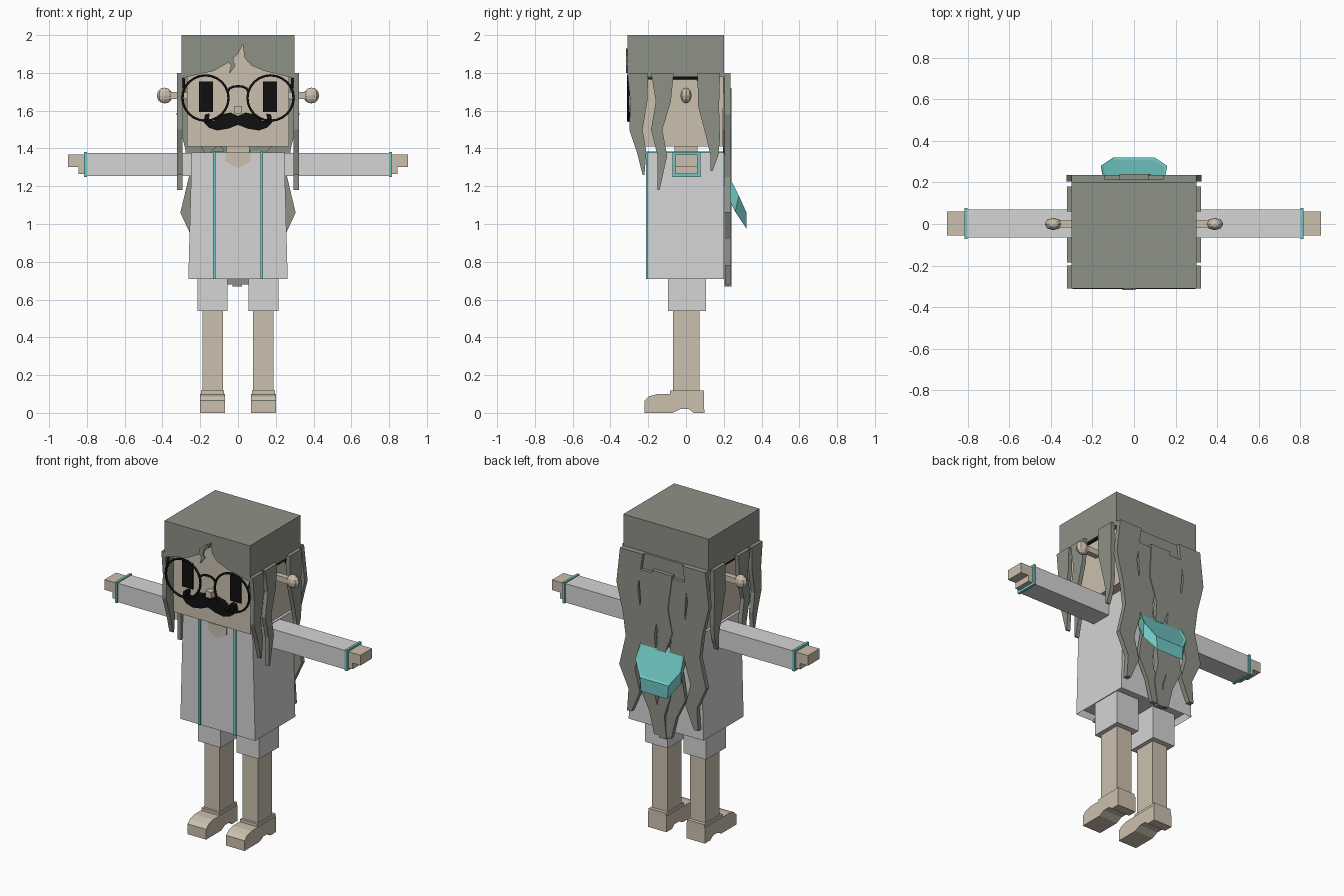
import bpy
import bmesh
import math
from mathutils import Vector

if "Cube" in bpy.data.objects:
    bpy.data.objects.remove(bpy.data.objects["Cube"])


def material(name, rgb):
    m = bpy.data.materials.new(name)
    m.use_nodes = True
    m.diffuse_color = (*rgb, 1)
    m.node_tree.nodes["Principled BSDF"].inputs["Base Color"].default_value = (*rgb, 1)
    return m


HAIR = material("grey_hair", (0.27, 0.285, 0.24))
SKIN = material("beige_skin", (0.60, 0.53, 0.42))
CLOTH = material("white_cloth", (0.66, 0.66, 0.66))
TEAL = material("teal_trim", (0.16, 0.58, 0.55))
BLACK = material("black", (0.005, 0.005, 0.005))


def finish(name, bm, mat):
    bmesh.ops.recalc_face_normals(bm, faces=bm.faces[:])
    me = bpy.data.meshes.new(name)
    bm.to_mesh(me)
    bm.free()
    me.materials.append(mat)
    ob = bpy.data.objects.new(name, me)
    bpy.context.collection.objects.link(ob)
    return ob


def box(name, mat, x, y, z, flare=0.0):
    """Box from ranges; flare widens the bottom in x."""
    bm = bmesh.new()
    bmesh.ops.create_cube(bm, size=1)
    mid = sum(x) / 2
    for v in bm.verts:
        low = v.co.z < 0
        v.co = Vector(r[0] + (c + 0.5) * (r[1] - r[0]) for c, r in zip(v.co, (x, y, z)))
        if low:
            v.co.x += math.copysign(flare, v.co.x - mid)
    return finish(name, bm, mat)


def prism(name, mat, outline, plane, a, b):
    """Extrude a 2D outline in the xz or yz plane from depth a to depth b."""
    bm = bmesh.new()
    place = (lambda p, d: (p[0], d, p[1])) if plane == "xz" else (lambda p, d: (d, p[0], p[1]))
    face = bm.faces.new([bm.verts.new(place(p, a)) for p in outline])
    moved = bmesh.ops.extrude_face_region(bm, geom=[face])["geom"]
    shift = Vector(place((0, 0), b - a))
    bmesh.ops.translate(bm, vec=shift, verts=[g for g in moved if isinstance(g, bmesh.types.BMVert)])
    return finish(name, bm, mat)


def lock(name, spine, plane, a, b, side=1):
    """Wavy hair strand; spine holds (centre, half width, height)."""
    left = [(side * (c - w), z) for c, w, z in spine]
    right = [(side * (c + w), z) for c, w, z in spine]
    return prism(name, HAIR, left + right[::-1], plane, a, b)


def tube(name, points, radius, mat, cyclic=False):
    cu = bpy.data.curves.new(name, "CURVE")
    cu.dimensions = "3D"
    cu.bevel_depth = radius
    cu.bevel_resolution = 1
    sp = cu.splines.new("POLY")
    sp.points.add(len(points) - 1)
    for p, co in zip(sp.points, points):
        p.co = (*co, 1)
    sp.use_cyclic_u = cyclic
    cu.materials.append(mat)
    ob = bpy.data.objects.new(name, cu)
    bpy.context.collection.objects.link(ob)


def span(s, a, b):
    return sorted((s * a, s * b))


# Head and hair cap
box("head", SKIN, (-.27, .27), (-.26, .195), (1.41, 1.95))
box("neck", SKIN, (-.06, .06), (-.06, .06), (1.3, 1.42))
box("hair_cap", HAIR, (-.3, .3), (-.25, .2), (1.78, 2))
prism("fringe", HAIR, [(-.3, 2), (-.3, 1.77), (-.22, 1.79), (-.13, 1.81), (-.06, 1.85), (0, 1.9),
                       (.025, 1.95), (.035, 1.88), (.07, 1.84), (.14, 1.81), (.22, 1.79),
                       (.3, 1.77), (.3, 2)], "xz", -.31, -.25)
lock("forehead_strand", [(.0, .008, 1.93), (-.035, .015, 1.89), (-.04, .015, 1.86),
                         (-.025, .012, 1.84), (-.045, .003, 1.80)], "xz", -.317, -.305)

# Hair down the back
prism("back_hair", HAIR, [(-.3, 1.8), (-.24, 1.5), (-.17, 1.36), (-.1, 1.42), (-.03, 1.33),
                          (.04, 1.42), (.1, 1.34), (.17, 1.4), (.24, 1.5), (.3, 1.8)], "xz", .195, .215)
for s, side in ((1, "left"), (-1, "right")):
    lock(side + "_outer_back_lock", [(.22, .08, 1.8), (.25, .075, 1.58), (.215, .065, 1.4), (.2, .06, 1.25),
                                     (.25, .055, 1.06), (.2, .04, .92), (.235, .015, .78)],
         "xz", .205, .235, s)
    lock(side + "_inner_back_lock", [(.1, .07, 1.7), (.09, .065, 1.5), (.12, .06, 1.3), (.08, .05, 1.12),
                                     (.11, .05, .95), (.06, .035, .82), (.04, .02, .68)],
         "xz", .21, .235, s)
    # Strands hanging beside the face
    a, b = span(s, .295, .322)
    lock(side + "_front_lock", [(-.255, .055, 1.8), (-.25, .045, 1.65), (-.265, .035, 1.5),
                                (-.235, .025, 1.38), (-.225, .005, 1.26)], "yz", a, b)
    lock(side + "_middle_lock", [(-.125, .06, 1.8), (-.12, .04, 1.65), (-.155, .03, 1.5),
                                 (-.125, .025, 1.36), (-.145, .005, 1.18)], "yz", a, b)
    lock(side + "_rear_lock", [(.12, .06, 1.8), (.12, .055, 1.62), (.145, .035, 1.45),
                               (.15, .02, 1.36), (.135, .005, 1.28)], "yz", a, b)
lock("centre_back_lock", [(0, .07, 1.72), (.02, .06, 1.5), (-.02, .05, 1.35), (.01, .03, 1.22)],
     "xz", .215, .24)
lock("centre_tail", [(0, .045, 1.2), (-.02, .04, .95), (.015, .03, .82), (-.005, .025, .67)],
     "xz", .205, .24)

# Face details
box("nose", SKIN, (-.02, .02), (-.3, -.25), (1.585, 1.625))
half = [(.04, 1.59), (.09, 1.58), (.13, 1.545), (.155, 1.55), (.15, 1.585), (.175, 1.58),
        (.182, 1.54), (.155, 1.51), (.11, 1.495), (.05, 1.505)]
prism("moustache", BLACK, [(0, 1.572)] + half + [(0, 1.525)] + [(-x, z) for x, z in half[::-1]],
      "xz", -.3, -.255)
tube("glasses_bridge", [(.052 * math.cos(t * math.pi / 6), -.305, 1.705 + .025 * math.sin(t * math.pi / 6))
                        for t in range(7)], .007, BLACK)

for s, side in ((1, "left"), (-1, "right")):
    box(side + "_eye", BLACK, span(s, .132, .207), (-.268, -.259), (1.592, 1.755))
    tube(side + "_lens_rim", [(s * .172 + .122 * math.cos(t * math.tau / 24), -.305,
                               1.667 + .12 * math.sin(t * math.tau / 24)) for t in range(24)],
         .007, BLACK, True)
    tube(side + "_glasses_arm", [(s * .285, -.305, 1.72), (s * .29, -.28, 1.77), (s * .29, .06, 1.772),
                                 (s * .29, .075, 1.74)], .008, BLACK)

    # Knob ears on short stalks
    box(side + "_ear_stalk", SKIN, span(s, .26, .37), (-.018, .018), (1.662, 1.698))
    bm = bmesh.new()
    bmesh.ops.create_uvsphere(bm, u_segments=8, v_segments=6, radius=1)
    for v in bm.verts:
        v.co = (s * .388 + v.co.x * .042, v.co.y * .03, 1.68 + v.co.z * .042)
    finish(side + "_ear_knob", bm, SKIN)

    # Arms
    box(side + "_sleeve", CLOTH, span(s, .2, .81), (-.065, .07), (1.255, 1.375))
    box(side + "_cuff", TEAL, span(s, .8, .815), (-.071, .076), (1.25, 1.382))
    box(side + "_hand", SKIN, span(s, .8, .9), (-.055, .06), (1.303, 1.368))
    box(side + "_lower_palm", SKIN, span(s, .8, .845), (-.055, .06), (1.265, 1.31))

    # Coat trim running up the front, over the shoulder
    a, b = span(s, .118, .133)
    box(side + "_front_trim", TEAL, (a, b), (-.212, -.195), (.71, 1.384))
    box(side + "_shoulder_trim", TEAL, (a, b), (-.212, .207), (1.376, 1.385))
    box(side + "_back_trim", TEAL, (a, b), (.195, .207), (1.2, 1.385))

    # Legs
    box(side + "_short", CLOTH, span(s, .055, .215), (-.095, .105), (.54, .8))
    box(side + "_leg", SKIN, span(s, .08, .188), (-.07, .072), (.08, .6))
    a, b = span(s, .07, .2)
    prism(side + "_shoe", SKIN, [(-.22, 0), (-.22, .065), (-.195, .088), (-.15, .1), (-.075, .1),
                                 (.095, .1), (.097, 0), (.04, 0), (.015, .02), (-.03, .02),
                                 (-.07, 0)], "yz", a, b)
    box(side + "_shoe_collar", SKIN, span(s, .075, .196), (-.085, .095), (.09, .118))

# Coat with a hollow hem
coat = box("coat", CLOTH, (-.245, .245), (-.203, .2), (.71, 1.378), flare=.018)
bm = bmesh.new()
bm.from_mesh(coat.data)
bm.normal_update()
hem = min(bm.faces, key=lambda f: f.calc_center_median().z)
bmesh.ops.inset_region(bm, faces=[hem], thickness=.015)
bmesh.ops.translate(bm, vec=(0, 0, .04), verts=hem.verts)
bm.to_mesh(coat.data)
bm.free()
prism("neck_opening", SKIN, [(-.065, 1.379), (.065, 1.379), (.065, 1.33), (0, 1.295), (-.065, 1.33)],
      "xz", -.208, -.2)
box("collar_trim", TEAL, (-.13, .13), (.19, .207), (1.37, 1.385))

# Hood hanging behind, a tilted shield with a raised rim
bm = bmesh.new()
shape = [(.15, .225, 1.26), (.16, .28, 1.15), (.1, .32, 1.06)]
outer = shape + [(-x, y, z) for x, y, z in shape[::-1]]
top = bm.faces.new([bm.verts.new(p) for p in outer])
low = bm.faces.new([bm.verts.new((x * .93, y - .02 + .02 * (y > .3), z - .085)) for x, y, z in outer])
bmesh.ops.bridge_loops(bm, edges=list(top.edges) + list(low.edges))
bmesh.ops.recalc_face_normals(bm, faces=bm.faces[:])
bmesh.ops.inset_region(bm, faces=[top], thickness=.014, depth=-.006)
finish("hood", bm, TEAL)
